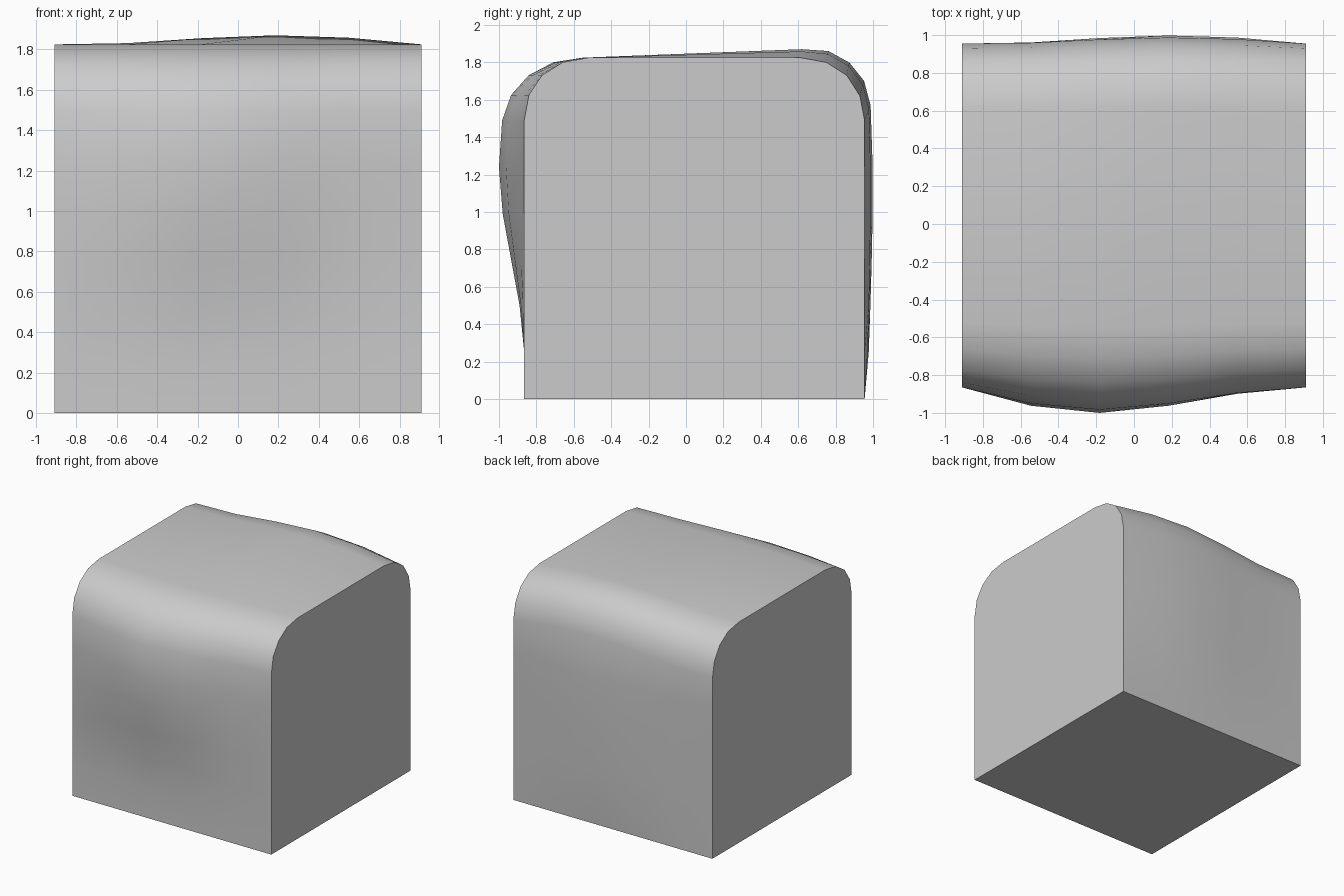
import bpy, bmesh, math

if "Cube" in bpy.data.objects:
    bpy.data.objects.remove(bpy.data.objects["Cube"])

# End profile (y, z) with the bulge (dy, dz) reached at mid-width
FRONT = [(-.865, 0, 0, 0), (-.865, .25, 0, 0), (-.865, .5, -.025, 0),
         (-.865, .745, -.07, 0), (-.865, .99, -.115, 0), (-.865, 1.24, -.135, 0),
         (-.865, 1.49, -.118, 0), (-.84, 1.625, -.095, 0), (-.77, 1.73, -.072, 0),
         (-.66, 1.80, -.05, 0), (-.52, 1.825, -.03, 0)]
BACK = [(.61, 1.825, .01, .045), (.75, 1.80, .012, .06), (.86, 1.73, .014, .068),
        (.93, 1.62, .022, .08), (.955, 1.49, .032, .08), (.955, 1.24, .043, 0),
        (.955, .99, .043, 0), (.955, .745, .038, 0), (.955, .5, .031, 0),
        (.955, .25, .022, 0), (.955, 0, 0, 0)]

# Stations across the width: x, front bulge weight, back bulge weight
STATIONS = [(-.91, 0, 0), (-.546, .72, .14), (-.182, 1, .68),
            (.182, .72, 1), (.546, .25, .74), (.91, 0, 0)]


def section(bm, x, front_w, back_w):
    rows = [(p, front_w) for p in FRONT] + [(p, back_w) for p in BACK]
    return [bm.verts.new((x, y + dy * w, z + dz * w)) for (y, z, dy, dz), w in rows]


# Cushion body: loft between sections, flat ends and base
bm = bmesh.new()
rings = [section(bm, *s) for s in STATIONS]
for a, b in zip(rings, rings[1:]):
    n = len(a)
    for i in range(n):
        j = (i + 1) % n
        bm.faces.new((a[i], a[j], b[j], b[i]))
bm.faces.new(rings[0])
bm.faces.new(rings[-1])
bmesh.ops.recalc_face_normals(bm, faces=bm.faces)
mesh = bpy.data.meshes.new("cushion_body")
bm.to_mesh(mesh)
bm.free()
body = bpy.data.objects.new("cushion_body", mesh)
bpy.context.collection.objects.link(body)

# Smooth the curved skin, keep the end and base edges crisp
bpy.context.view_layer.objects.active = body
body.select_set(True)
bpy.ops.object.shade_smooth_by_angle(angle=math.radians(40))
